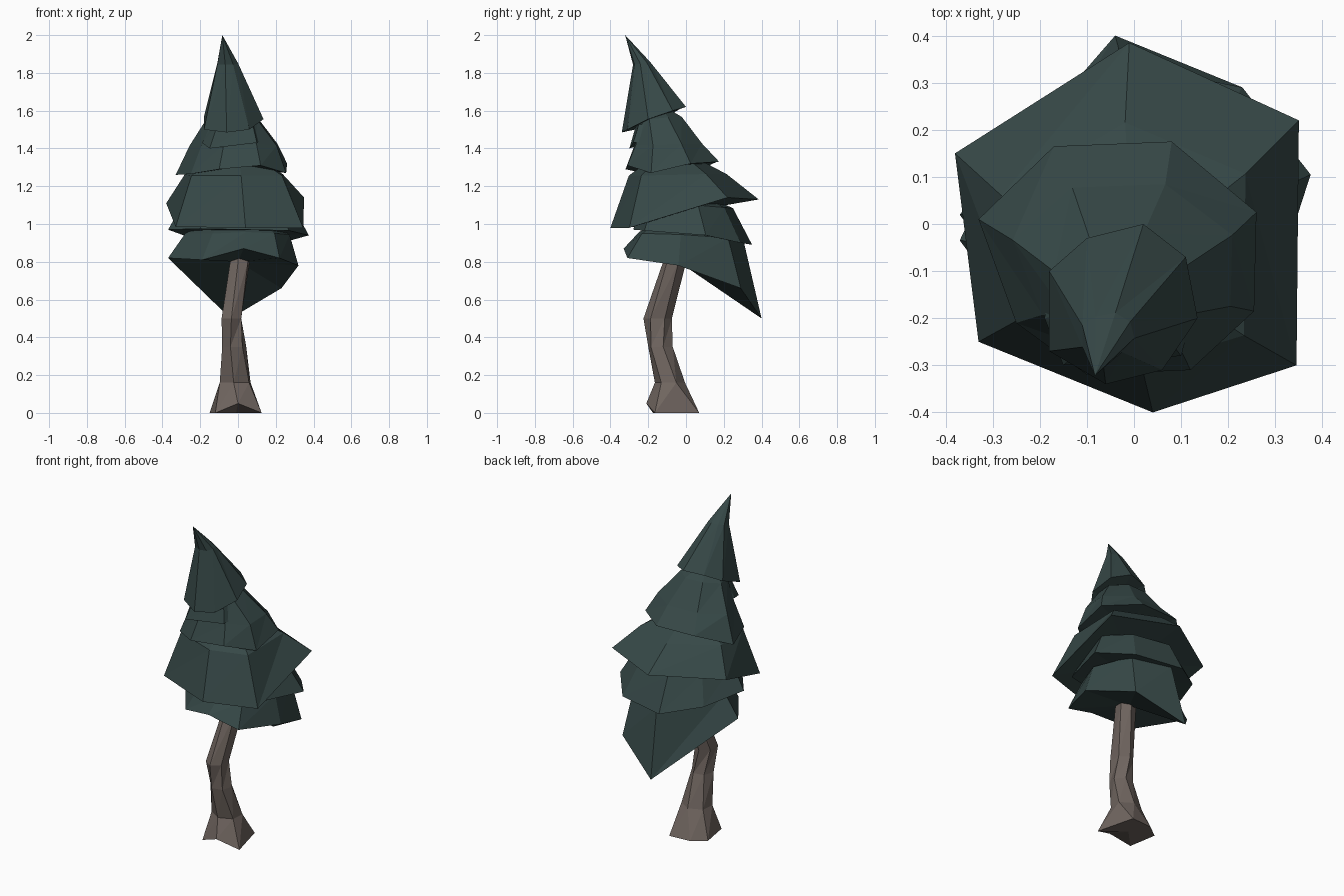
import bpy, math
from mathutils import Vector


def material(name, rgb):
    m = bpy.data.materials.new(name)
    m.diffuse_color = (*rgb, 1)
    return m


GREEN = material("pine green", (0.037, 0.065, 0.063))
BROWN = material("bark brown", (0.16, 0.13, 0.115))


def loft(name, rings, bottom, top, mat):
    """Skin equal-length rings, closing both ends with fans to a point."""
    n = len(rings[0])
    verts = [p for r in rings for p in r] + [bottom, top]
    b, t = len(verts) - 2, len(verts) - 1
    last = (len(rings) - 1) * n
    faces = []
    for i in range(n):
        j = (i + 1) % n
        faces += [(b, j, i), (t, last + i, last + j)]
        for k in range(0, last, n):
            a, c, d, e = k + i, k + j, k + n + j, k + n + i
            faces += [(a, c, d), (a, d, e)]
    me = bpy.data.meshes.new(name)
    me.from_pydata([tuple(v) for v in verts], [], faces)
    me.materials.append(mat)
    ob = bpy.data.objects.new(name, me)
    bpy.context.collection.objects.link(ob)
    return ob


def shrunk(ring, centre, sx, sy, z, tilt=0.0):
    """Copy of a ring scaled round its own middle and moved to centre, z."""
    m = sum((Vector(p) for p in ring), Vector()) / len(ring)
    return [(centre[0] + (p[0] - m.x) * sx, centre[1] + (p[1] - m.y) * sy,
             z + (p[2] - m.z) * tilt) for p in ring]


def tier(name, ring, uppers, under, tip):
    loft(name, [ring] + [shrunk(ring, *u) for u in uppers], under, tip, GREEN)


# crooked trunk: flared foot, then centre x, y, radius x, y, height, twist
foot = [(0.065, 0.07, 0), (-0.07, 0.06, 0), (-0.15, 0.0, 0),
        (-0.12, -0.175, 0), (0.0, -0.21, 0.05), (0.125, -0.165, 0)]
trunk = [(-0.015, -0.085, 0.09, 0.08, 0.16, 25), (-0.02, -0.135, 0.065, 0.068, 0.35, 12),
         (-0.035, -0.15, 0.06, 0.075, 0.50, 30), (0.01, -0.06, 0.055, 0.062, 0.80, 20),
         (0.01, -0.04, 0.05, 0.05, 0.88, 20)]
rings = [[(x + rx * math.cos(math.radians(60 * i + w)),
           y + ry * math.sin(math.radians(60 * i + w)), z) for i in range(6)]
         for x, y, rx, ry, z, w in trunk]
loft("trunk", [foot] + rings, (-0.01, -0.06, 0), (0.01, -0.04, 0.88), BROWN)

# foliage tiers, lowest first; rims run counter-clockwise seen from above
tier("foliage_tier_1",
     [(0.32, -0.04, 0.78), (0.23, 0.29, 0.66), (-0.04, 0.40, 0.50),
      (-0.37, 0.02, 0.82), (-0.19, -0.24, 0.81), (0.03, -0.33, 0.87), (0.22, -0.31, 0.82)],
     [((0.04, -0.02), 0.80, 0.76, 0.94, 0.15)], (0.0, -0.04, 0.80), (0, 0, 1.1))
tier("foliage_tier_2",
     [(0.375, 0.105, 0.94), (0.23, 0.29, 0.90), (-0.06, 0.35, 0.89),
      (-0.26, 0.20, 0.93), (-0.37, -0.035, 0.97), (-0.20, -0.26, 0.975),
      (0.05, -0.28, 0.97), (0.27, -0.22, 0.965)],
     [((0.0, 0.0), 0.78, 0.75, 1.10, 0.3)], (0, 0, 0.96), (0, -0.02, 1.2))
tier("foliage_tier_3",
     [(0.35, 0.22, 1.14), (-0.01, 0.385, 1.13), (-0.38, 0.15, 1.11),
      (-0.33, -0.25, 0.985), (0.04, -0.40, 0.98), (0.345, -0.30, 0.98)],
     [((-0.01, -0.06), 0.71, 0.66, 1.26, 0.05)], (0.01, -0.02, 1.06), (0, -0.08, 1.42))
tier("foliage_tier_4",
     [(0.26, 0.025, 1.32), (0.08, 0.175, 1.33), (-0.17, 0.165, 1.33), (-0.33, 0.01, 1.26),
      (-0.25, -0.21, 1.265), (-0.10, -0.32, 1.29), (0.12, -0.31, 1.31), (0.255, -0.185, 1.27)],
     [((-0.01, -0.10), 0.79, 0.72, 1.42, 0.2), ((-0.025, -0.145), 0.46, 0.48, 1.56, 0.2)],
     (0, -0.07, 1.30), (-0.04, -0.16, 1.65))
tier("small_front_bough",
     [(0.15, -0.10, 1.46), (0.0, 0.0, 1.48), (-0.17, -0.08, 1.46),
      (-0.19, -0.20, 1.43), (-0.15, -0.30, 1.40), (0.10, -0.28, 1.43)],
     [((-0.03, -0.16), 0.75, 0.75, 1.53, 0.2)], (-0.02, -0.15, 1.46), (-0.04, -0.17, 1.6))
tier("foliage_top",
     [(0.11, -0.07, 1.60), (0.02, 0.0, 1.62), (-0.10, -0.03, 1.61), (-0.18, -0.10, 1.57),
      (-0.18, -0.27, 1.50), (-0.06, -0.34, 1.485), (0.06, -0.31, 1.50), (0.135, -0.20, 1.555)],
     [((-0.055, -0.233), 0.35, 0.27, 1.85, 0.1)], (-0.02, -0.17, 1.56), (-0.083, -0.322, 2.0))
